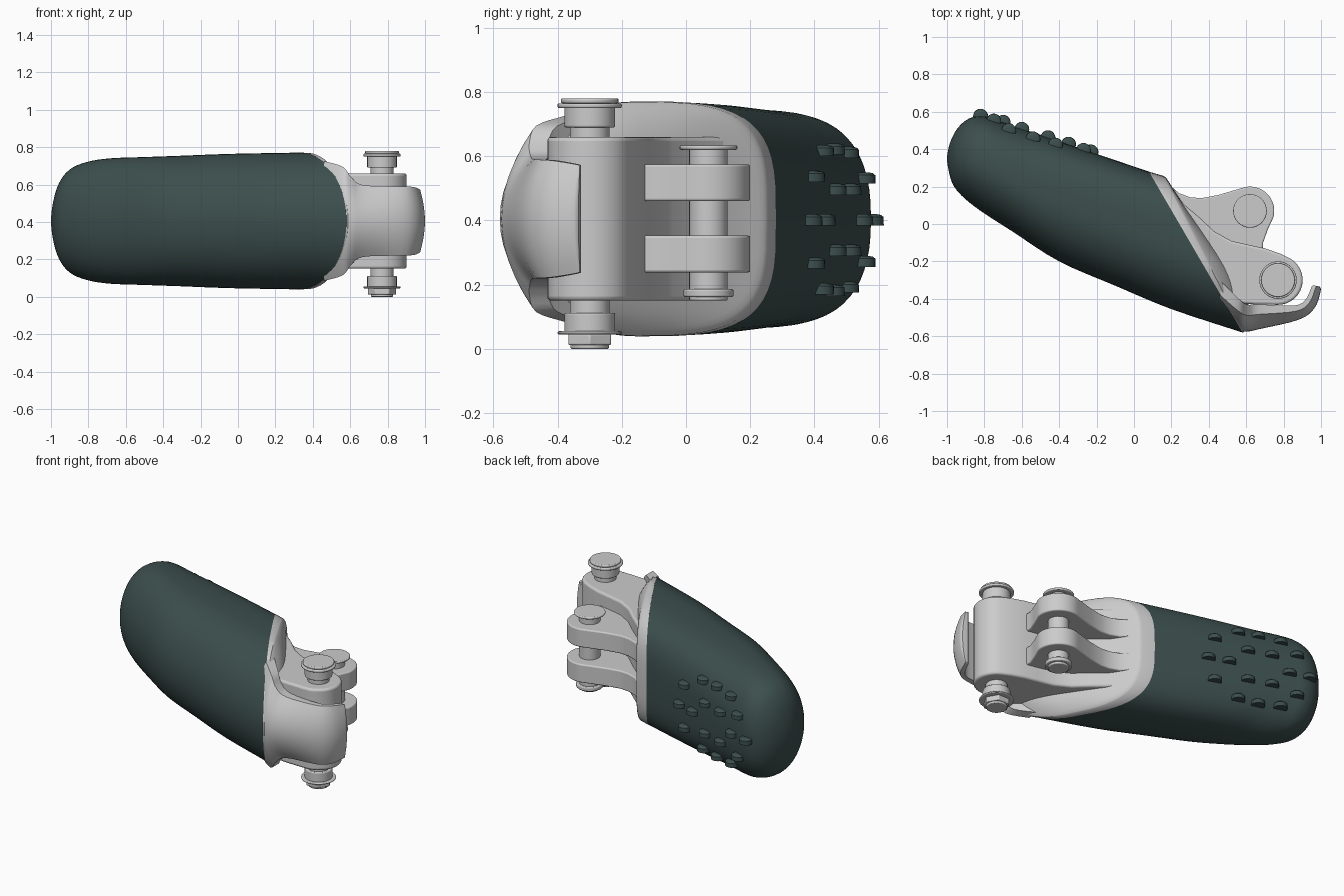
import bpy, bmesh, math
from mathutils import Vector
from mathutils.bvhtree import BVHTree

if "Cube" in bpy.data.objects:
    bpy.data.objects.remove(bpy.data.objects["Cube"])

ZC = 0.405
green = bpy.data.materials.new("rubber_green")
green.diffuse_color = (0.045, 0.078, 0.075, 1)
green.use_nodes = True
green.node_tree.nodes["Principled BSDF"].inputs["Base Color"].default_value = green.diffuse_color


def finish(name, bm, mat=None, angle=35, bevel=0):
    bmesh.ops.recalc_face_normals(bm, faces=bm.faces)
    me = bpy.data.meshes.new(name)
    bm.to_mesh(me)
    bm.free()
    ob = bpy.data.objects.new(name, me)
    bpy.context.collection.objects.link(ob)
    if mat:
        me.materials.append(mat)
    if bevel:
        m = ob.modifiers.new("bevel", 'BEVEL')
        m.width, m.segments, m.limit_method = bevel, 3, 'ANGLE'
        m.angle_limit = math.radians(40)
    bpy.ops.object.select_all(action='DESELECT')
    bpy.context.view_layer.objects.active = ob
    ob.select_set(True)
    bpy.ops.object.shade_smooth_by_angle(angle=math.radians(angle))
    return ob


def catmull(rows, n):
    out = []
    for i in range(len(rows) - 1):
        p = [rows[max(i - 1, 0)], rows[i], rows[i + 1], rows[min(i + 2, len(rows) - 1)]]
        for k in range(n):
            t = k / n
            out.append([0.5 * (2 * b + (c - a) * t + (2 * a - 5 * b + 4 * c - d) * t * t
                               + (3 * b - a - 3 * c + d) * t ** 3) for a, b, c, d in zip(*p)])
    return out + [list(rows[-1])]


def loft(bm, rings):
    vs = [[bm.verts.new(p) for p in r] for r in rings]
    for a, b in zip(vs, vs[1:]):
        for i in range(len(a)):
            j = (i + 1) % len(a)
            bm.faces.new((a[i], a[j], b[j], b[i]))
    bm.faces.new(vs[0])
    bm.faces.new(vs[-1])


def oval(row, n=56):
    # flattened towards the gripping side, round on the back
    ux, uy, lx, ly, w, sq = row
    pts = []
    for i in range(n):
        a = 2 * math.pi * i / n
        c, s = math.cos(a), math.sin(a)
        e = 2 / sq if c > 0 else 1
        v = math.copysign(abs(c) ** e, c)
        h = math.copysign(abs(s) ** e, s) * w
        pts.append(((ux + lx) / 2 + v * (ux - lx) / 2, (uy + ly) / 2 + v * (uy - ly) / 2, ZC + h))
    return pts


def plate(name, pts, z0, z1, bevel=0.02):
    bm = bmesh.new()
    loft(bm, [[(x, y, z) for x, y in pts] for z in (z0, z1)])
    return finish(name, bm, bevel=bevel)


def arc(cx, cy, r, a0, a1, n=14):
    return [(cx + r * math.cos(math.radians(a0 + (a1 - a0) * i / n)),
             cy + r * math.sin(math.radians(a0 + (a1 - a0) * i / n))) for i in range(n + 1)]


def pin(name, x, y, steps):
    # stacked discs: z start, z end, radius, sides
    bm = bmesh.new()
    for z0, z1, r, n in steps:
        loft(bm, [[(px, py, z) for px, py in arc(x, y, r, 0, 360, n)[:-1]] for z in (z0, z1)])
    return finish(name, bm, bevel=0.005)


# Rubber fingertip: upper point, lower point, half width, squareness
pad_rows = [
    (.08, .28, .58, -.58, .365, 3.4), (-.2, .375, .2, -.455, .36, 3.2),
    (-.45, .46, -.1, -.33, .35, 3), (-.6, .51, -.4, -.2, .342, 2.8),
    (-.72, .55, -.65, -.04, .335, 2.6), (-.8, .575, -.82, .07, .315, 2.5),
    (-.88, .565, -.92, .15, .275, 2.3), (-.945, .51, -.97, .215, .2, 2.1),
    (-.985, .43, -.992, .29, .1, 2), (-1, .36, -1, .34, .015, 2)]
bm = bmesh.new()
loft(bm, [oval(r) for r in catmull(pad_rows, 4)])
tree = BVHTree.FromBMesh(bm)
finish("fingertip_pad", bm, green)

# Grip bumps on the flat side of the pad
half = [(-.27, .135), (-.46, .095), (-.6, .095), (-.42, .215), (-.54, .22), (-.67, .21), (-.75, .13)]
spots = [(-.23, 0), (-.35, 0), (-.7, 0), (-.82, 0)] + half + [(x, -d) for x, d in half]
bm = bmesh.new()
for x, d in spots:
    loc, nor, _, _ = tree.ray_cast(Vector((x, 2, ZC + d)), Vector((0, -1, 0)))
    mat = nor.to_track_quat('Z', 'Y').to_matrix()
    loft(bm, [[loc + mat @ Vector((px, py, h)) for px, py in arc(0, 0, r, 0, 360, 20)[:-1]]
              for h, r in ((-.02, .04), (.006, .039), (.012, .032), (.015, .018))])
finish("grip_bumps", bm, green)

# Metal base behind the pad, with a domed end face
base_rows = [
    (.08, .28, .58, -.58, .366, 3.4), (.155, .258, .587, -.578, .364, 3.4),
    (.175, .243, .6, -.55, .345, 3.4), (.215, .18, .61, -.46, .295, 3.2),
    (.28, .09, .6, -.36, .2, 3), (.4, -.05, .54, -.22, .05, 2)]
bm = bmesh.new()
loft(bm, [oval(r) for r in [base_rows[0]] + catmull(base_rows[1:], 3)])
finish("metal_base", bm, angle=40)

# Hinge block with barrel end
plate("hinge_block", [(.19, .2), (.25, .12), (.35, .035), (.43, -.04), (.52, -.09), (.62, -.113), (.7, -.13), (.78, -.158)]
      + arc(.77, -.3, .132, 62, -90) + [(.65, -.43), (.5, -.42), (.35, -.2)], .15, .66, .015)

# Curled stop tongue: outer point, inner point, half width
tongue = [
    (.46, -.5, .46, -.3, .32), (.56, -.567, .56, -.4, .29), (.605, -.575, .605, -.43, .235),
    (.67, -.562, .67, -.43, .192), (.88, -.512, .86, -.435, .185),
    (.965, -.45, .92, -.4, .182), (.998, -.36, .95, -.335, .17), (.993, -.335, .962, -.328, .165)]
us = [i / 6 - 1 for i in range(13)]
bm = bmesh.new()
rings = []
for ox, oy, ix, iy, w in catmull(tongue, 4):
    o, n = Vector((ox, oy, ZC)), Vector((ix - ox, iy - oy, 0))
    rings.append([o + n * .6 * u * u + Vector((0, 0, w * u)) for u in us]
                 + [o + n + Vector((0, 0, w * u)) for u in reversed(us)])
loft(bm, rings)
finish("stop_tongue", bm)

# Pair of upper lugs
lug = ([(.2, .2), (.24, .165), (.3, .143), (.36, .138), (.45, .155)] + arc(.62, .07, .13, 112, -15)
       + [(.715, -.03), (.69, -.1), (.69, -.17), (.4, -.12)])
for name, z0 in (("lower_lug", .238), ("upper_lug", .46)):
    plate(name, lug, z0, z0 + .115)

# Pins
pin("upper_pin", .62, .07, [(.15, .63, .06, 32), (.62, .634, .09, 32), (.162, .186, .078, 32)])
pin("main_pin", .77, -.3, [(.03, .76, .062, 32), (.69, .76, .079, 32), (.05, .112, .079, 32),
                           (.75, .765, .1, 32), (.765, .78, .09, 32), (.045, .055, .1, 32),
                           (.012, .046, .077, 6), (0, .02, .06, 32)])
